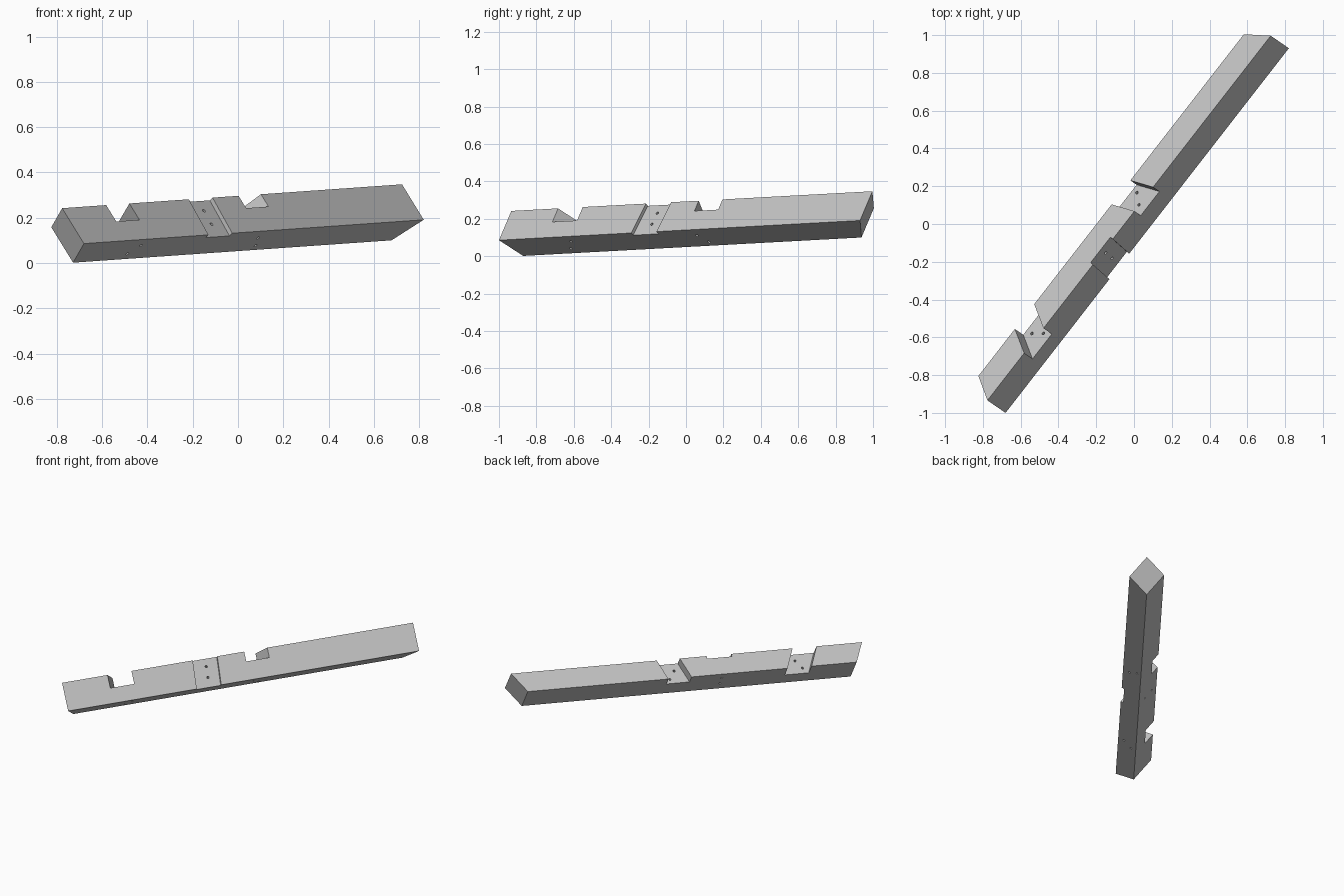
import bpy, bmesh
from mathutils import Vector, Matrix

cube = bpy.data.objects.get("Cube")
if cube:
    bpy.data.objects.remove(cube, do_unlink=True)

DEPTH, HEIGHT = 0.146, 0.195

# Beam frame: x along the length, y through the depth, z across the height
along = Vector((0.613, 0.789, 0.043)).normalized()
up = Vector((-0.495, 0.334, 0.80))
up = (up - along * up.dot(along)).normalized()
through = up.cross(along)
frame = Matrix((along, through, up)).transposed().to_4x4()
frame.translation = (-0.68, -1.0, 0.086)

grey = bpy.data.materials.new("timber_grey")
grey.use_nodes = True
grey.diffuse_color = (0.55, 0.55, 0.55, 1)
grey.node_tree.nodes["Principled BSDF"].inputs["Base Color"].default_value = (0.55, 0.55, 0.55, 1)


def make_object(name, bm):
    bmesh.ops.recalc_face_normals(bm, faces=bm.faces)
    mesh = bpy.data.meshes.new(name)
    bm.to_mesh(mesh)
    bm.free()
    mesh.materials.append(grey)
    obj = bpy.data.objects.new(name, mesh)
    bpy.context.collection.objects.link(obj)
    return obj


def prism(name, outline, low, high, across=False):
    """Extrude an outline along the height, or along the depth if across."""
    bm = bmesh.new()
    place = (lambda a, b, t: (a, t, b)) if across else (lambda a, b, t: (a, b, t))
    face = bm.faces.new([bm.verts.new(place(a, b, low)) for a, b in outline])
    new = bmesh.ops.extrude_face_region(bm, geom=[face])["geom"]
    shift = Vector(place(0, 0, high - low))
    bmesh.ops.translate(bm, vec=shift, verts=[v for v in new if isinstance(v, bmesh.types.BMVert)])
    return make_object(name, bm)


def slanted(start, end, slope, low, high):
    """Parallelogram whose ends lean by slope."""
    return [(start + slope * low, low), (end + slope * low, low),
            (end + slope * high, high), (start + slope * high, high)]


def peg_hole(a, b, across=False):
    bm = bmesh.new()
    bmesh.ops.create_cone(bm, cap_ends=True, segments=12, radius1=0.008, radius2=0.008, depth=1)
    obj = make_object("peg_hole_cutter", bm)
    turn = Matrix.Rotation(1.5708, 4, "X") if across else Matrix()
    obj.data.transform(Matrix.Translation((a, 0, b) if across else (a, b, 0)) @ turn)
    return obj


# Beam with mitred ends
beam = prism("timber_beam", [(0, 0), (2.447, 0), (2.447 - 0.085, DEPTH), (0.069, DEPTH)], 0, HEIGHT)

# Two skewed notches in the top, one shallow housing in the front face
cutters = [
    prism("near_notch_cutter", slanted(0.317, 0.484, 0.46, -0.05, 0.2), 0.105, 0.3),
    prism("far_notch_cutter", slanted(1.27, 1.431, -0.34, -0.05, 0.2), 0.127, 0.3),
    prism("housing_cutter", slanted(0.897, 1.068, 0.075, -0.05, 0.25), -0.05, 0.02, across=True),
]

# Pairs of peg holes through each joint
for a, b in [(0.419, 0.106), (0.458, 0.047), (1.35, 0.113), (1.307, 0.053)]:
    cutters.append(peg_hole(a, b))
for a, b in [(0.999, 0.142), (0.994, 0.068)]:
    cutters.append(peg_hole(a, b, across=True))

for cutter in cutters:
    cutter.hide_render = True
    mod = beam.modifiers.new(cutter.name, "BOOLEAN")
    mod.operation = "DIFFERENCE"
    mod.solver = "EXACT"
    mod.object = cutter

# Bake the joints, drop the cutters, then set the beam in place
bpy.context.view_layer.update()
cut_mesh = bpy.data.meshes.new_from_object(beam.evaluated_get(bpy.context.evaluated_depsgraph_get()))
beam.modifiers.clear()
beam.data = cut_mesh
for cutter in cutters:
    bpy.data.objects.remove(cutter, do_unlink=True)
beam.matrix_world = frame
